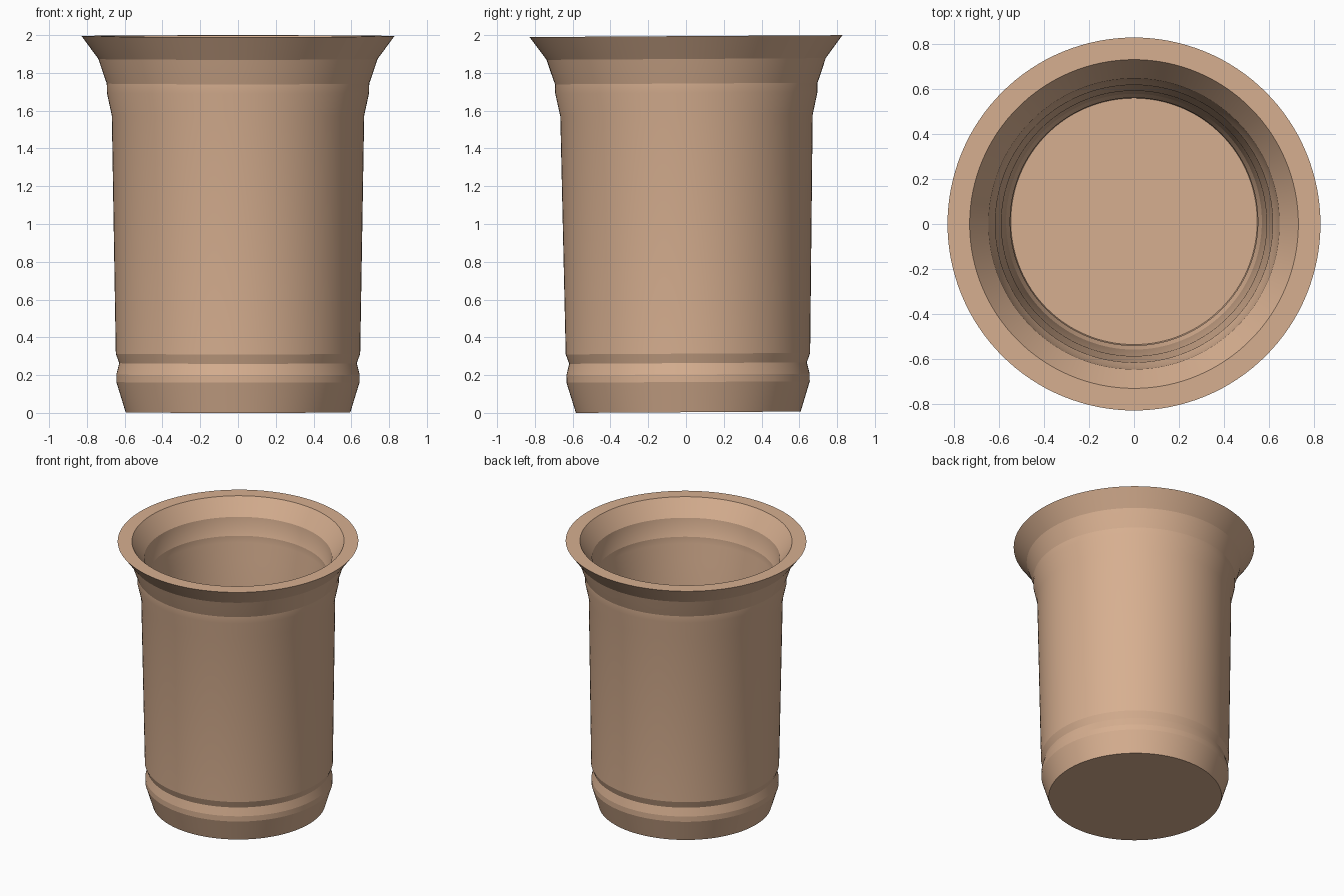
import bpy
import bmesh
from math import radians, tau
from mathutils import Matrix

SEGMENTS = 128
WALL = 0.079
HEIGHT = 1.991
LEAN = radians(0.35)

cube = bpy.data.objects.get("Cube")
if cube:
    bpy.data.objects.remove(cube, do_unlink=True)

# Outer wall from above the foot to below the rim: (radius, height)
wall = [(0.644, 0.16), (0.644, 0.20), (0.629, 0.26), (0.647, 0.31),
        (0.668, 1.57), (0.694, 1.69), (0.695, 1.74), (0.716, 1.80),
        (0.739, 1.87)]
outer = [(0, 0), (0.595, 0)] + wall + [(0.828, HEIGHT)]

# Inner wall follows the outer one, from the lip down to the floor
inner = [(0.73, HEIGHT)] + [(r - WALL, z) for r, z in reversed(wall[1:])]
inner[1] = (0.646, 1.87)
inner += [(0.56, 0.16), (0.547, 0.08), (0, 0.08)]

# Revolve the closed profile into a cup
bm = bmesh.new()
verts = [bm.verts.new((r, 0, z)) for r, z in outer + inner]
edges = [bm.edges.new(pair) for pair in zip(verts, verts[1:])]
bmesh.ops.spin(bm, geom=verts + edges, cent=(0, 0, 0), axis=(0, 0, 1),
               angle=tau, steps=SEGMENTS, use_duplicate=False)
bmesh.ops.remove_doubles(bm, verts=bm.verts, dist=0.0005)
bmesh.ops.recalc_face_normals(bm, faces=bm.faces)

# Slight lean about the rim, then rest on the ground
lift = Matrix.Translation((0, 0, HEIGHT))
bm.transform(lift @ Matrix.Rotation(LEAN, 4, "X") @ lift.inverted())
lowest = min(v.co.z for v in bm.verts)
bmesh.ops.translate(bm, verts=bm.verts, vec=(0, 0, -lowest))

mesh = bpy.data.meshes.new("cup")
bm.to_mesh(mesh)
bm.free()
cup = bpy.data.objects.new("cup", mesh)
bpy.context.collection.objects.link(cup)

# Smooth around the cup, crisp at the profile's corners
bpy.ops.object.select_all(action="DESELECT")
cup.select_set(True)
bpy.context.view_layer.objects.active = cup
bpy.ops.object.shade_smooth_by_angle(angle=radians(12))

# Tan clay colour
clay = bpy.data.materials.new("tan_clay")
clay.use_nodes = True
colour = (0.68, 0.43, 0.28, 1)
clay.diffuse_color = colour
clay.node_tree.nodes["Principled BSDF"].inputs["Base Color"].default_value = colour
mesh.materials.append(clay)
